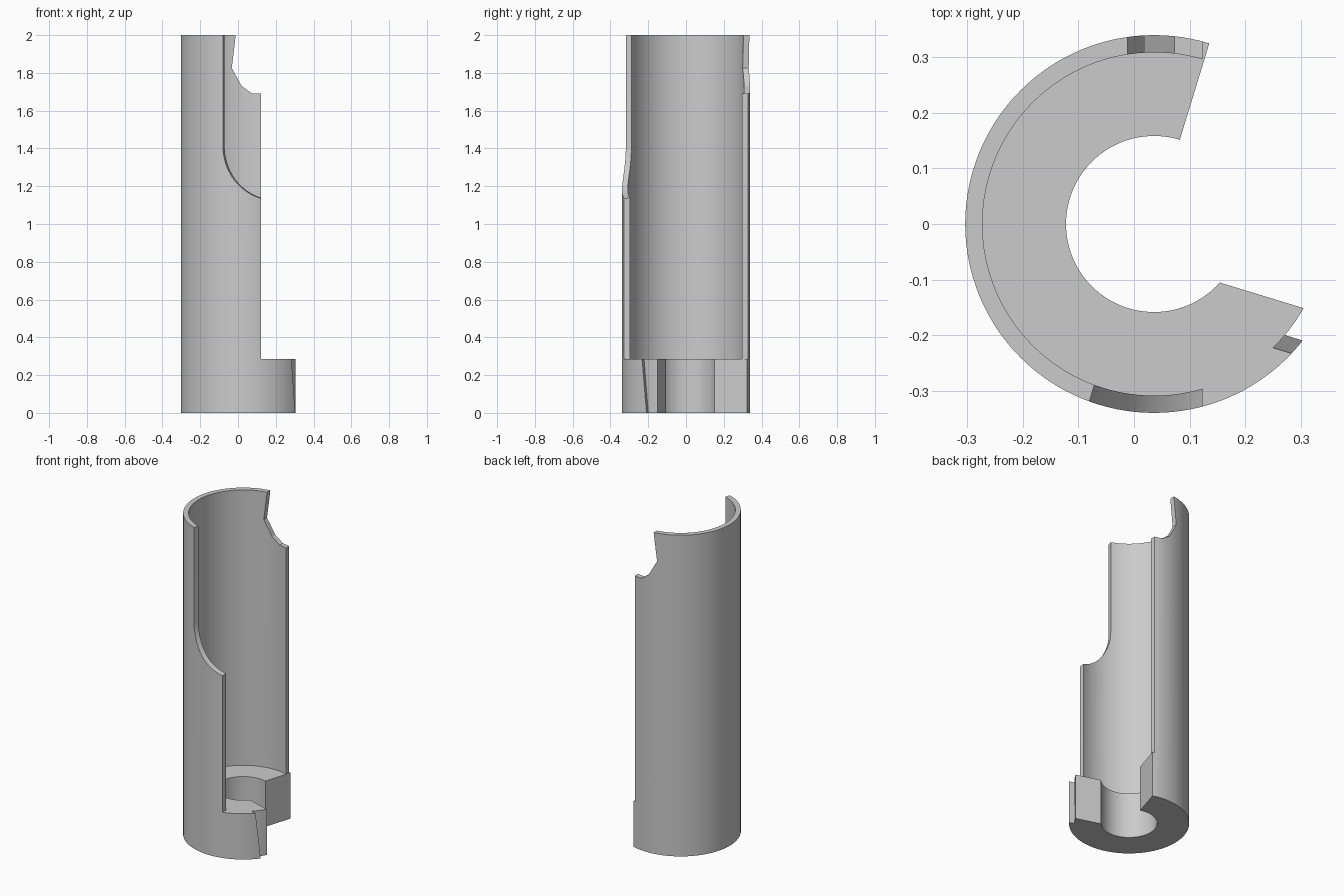
import bpy, bmesh, math
from mathutils import Matrix

cube = bpy.data.objects.get("Cube")
if cube:
    bpy.data.objects.remove(cube, do_unlink=True)

CX = 0.036                      # tube axis
TURN = math.radians(-17)        # direction the opening faces
BORE, INNER, OUTER = 0.158, 0.308, 0.339
FLOOR, TOP, EDGE = 0.285, 2.0, 0.123
SEGMENTS = 128

gray = bpy.data.materials.new("plain gray")
gray.use_nodes = True
color = (0.6, 0.6, 0.6, 1)
gray.diffuse_color = color
gray.node_tree.nodes["Principled BSDF"].inputs["Base Color"].default_value = color


def make_object(name, bm):
    bmesh.ops.recalc_face_normals(bm, faces=bm.faces)
    mesh = bpy.data.meshes.new(name)
    bm.to_mesh(mesh)
    bm.free()
    mesh.materials.append(gray)
    obj = bpy.data.objects.new(name, mesh)
    bpy.context.collection.objects.link(obj)
    return obj


def ring(name, r_in, r_out, height):
    """Hollow cylinder standing on the ground."""
    bm = bmesh.new()
    profile = [(r_in, 0), (r_out, 0), (r_out, height), (r_in, height)]
    verts = [bm.verts.new((r, 0, z)) for r, z in profile]
    edges = [bm.edges.new((verts[i - 1], verts[i])) for i in range(4)]
    bmesh.ops.spin(bm, geom=verts + edges, axis=(0, 0, 1), cent=(0, 0, 0),
                   angle=math.tau, steps=SEGMENTS, use_merge=True)
    bmesh.ops.remove_doubles(bm, verts=bm.verts, dist=1e-5)
    bmesh.ops.translate(bm, verts=bm.verts, vec=(CX, 0, 0))
    return make_object(name, bm)


def prism(name, outline, place, start, end, turned=False):
    """Extrude a 2D outline; place(a, b, depth) gives the 3D point."""
    bm = bmesh.new()
    near = [bm.verts.new(place(a, b, start)) for a, b in outline]
    far = [bm.verts.new(place(a, b, end)) for a, b in outline]
    bm.faces.new(near)
    bm.faces.new(far[::-1])
    for i in range(len(near)):
        bm.faces.new((near[i - 1], near[i], far[i], far[i - 1]))
    if turned:
        move = Matrix.Translation((CX, 0, 0)) @ Matrix.Rotation(TURN, 4, 'Z')
        bmesh.ops.transform(bm, matrix=move, verts=bm.verts)
    return make_object(name, bm)


def along_y(a, b, d):
    return (a, d, b)


def along_x(a, b, d):
    return (d, a, b)


def cut(obj, cutters):
    bpy.context.view_layer.objects.active = obj
    for cutter in cutters:
        mod = obj.modifiers.new("cut", 'BOOLEAN')
        mod.operation = 'DIFFERENCE'
        mod.solver = 'EXACT'
        mod.object = cutter
        bpy.ops.object.modifier_apply(modifier=mod.name)


# Tube wall and thick bored foot
wall = ring("tube_wall", INNER, OUTER, TOP)
foot = ring("bored_foot", BORE, INNER, FLOOR)

# Straight side opening above the foot
side = prism("side_cutter", [(EDGE, FLOOR), (1, FLOOR), (1, 3), (EDGE, 3)],
             along_y, -1, 1)

# Opening through the foot, square to the turned direction
gap = prism("gap_cutter", [(-0.066, -1), (1, -1), (1, 3), (-0.066, 3)],
            along_x, 0, 1, turned=True)

# Slanted slot in the skin beside the foot opening
slot = prism("slot_cutter", [(-0.122, 0), (-0.15, FLOOR), (-0.16, 0.4),
                             (0, 0.4), (0, -0.1), (-0.112, -0.1)],
             along_x, 0.15, 1, turned=True)

# Front scoop: vertical edge flowing into an arc
arc = [(0.28 - 0.298 * math.cos(t), 1.415 - 0.298 * math.sin(t))
       for t in (math.pi / 2 * i / 24 for i in range(25))]
scoop = prism("scoop_cutter", [(-0.018, 3)] + arc + [(1, 1.117), (1, 3)],
              along_y, -1, 0, turned=True)

# Rear notch with an undercut edge
notch = prism("notch_cutter", [(0.1, 3), (-0.012, 3), (-0.012, TOP),
                               (-0.033, 1.825), (0.02, 1.73), (0.073, 1.692),
                               (1, 1.692), (1, 3)],
              along_y, 0, 1)

cut(wall, [side, gap, slot, scoop, notch])
cut(foot, [gap])

for cutter in (side, gap, slot, scoop, notch):
    bpy.data.objects.remove(cutter, do_unlink=True)

# Smooth curved walls, crisp cut edges
for obj in (wall, foot):
    bpy.ops.object.select_all(action='DESELECT')
    obj.select_set(True)
    bpy.context.view_layer.objects.active = obj
    bpy.ops.object.shade_smooth_by_angle(angle=math.radians(20))
